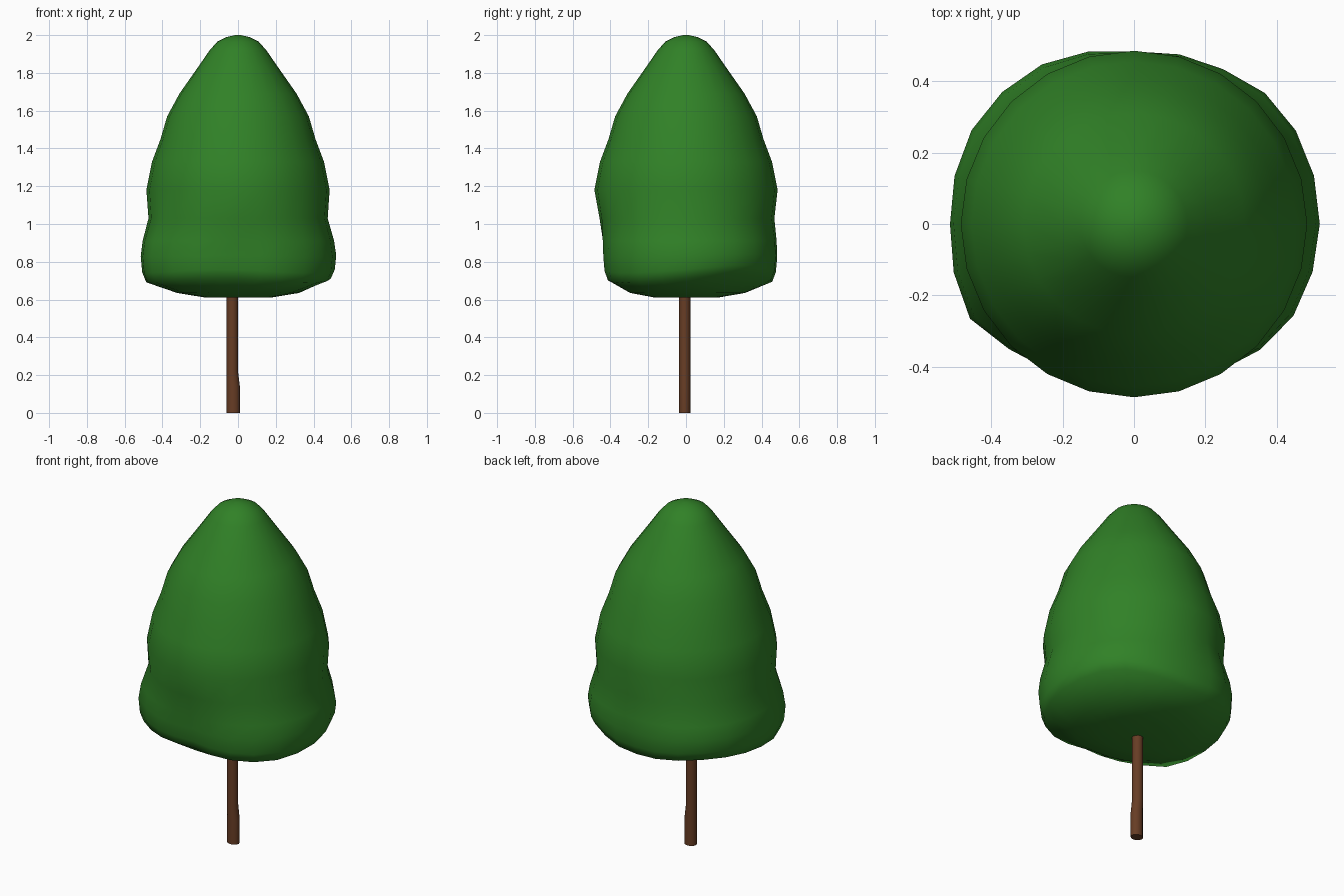
import bpy, bmesh, math

if "Cube" in bpy.data.objects:
    bpy.data.objects.remove(bpy.data.objects["Cube"])


def make_material(name, color):
    mat = bpy.data.materials.new(name)
    mat.diffuse_color = (*color, 1)
    mat.use_nodes = True
    mat.node_tree.nodes["Principled BSDF"].inputs["Base Color"].default_value = mat.diffuse_color
    return mat


def skin_rings(name, rings, mat, angle):
    """Join rings of points into a closed smooth surface."""
    bm = bmesh.new()
    loops = [[bm.verts.new(p) for p in ring] for ring in rings]
    n = len(loops[0])
    for low, high in zip(loops, loops[1:]):
        for i in range(n):
            j = (i + 1) % n
            bm.faces.new((low[i], low[j], high[j], high[i]))
    bm.faces.new(loops[0][::-1])
    bm.faces.new(loops[-1])
    bmesh.ops.recalc_face_normals(bm, faces=bm.faces)
    mesh = bpy.data.meshes.new(name)
    bm.to_mesh(mesh)
    bm.free()
    obj = bpy.data.objects.new(name, mesh)
    bpy.context.collection.objects.link(obj)
    mesh.materials.append(mat)
    bpy.context.view_layer.objects.active = obj
    obj.select_set(True)
    bpy.ops.object.shade_smooth_by_angle(angle=math.radians(angle))
    obj.select_set(False)
    return obj


green = make_material("leaf green", (0.030, 0.220, 0.020))
brown = make_material("bark brown", (0.135, 0.046, 0.018))

# Uneven skirt radius by angle in degrees
SKIRT = [(0, .52), (30, .523), (42, .522), (60, .50), (90, .483), (124, .52),
         (150, .525), (180, .515), (210, .53), (225, .495), (270, .43),
         (312, .495), (330, .515), (360, .52)]


def skirt_radius(deg):
    for (a0, r0), (a1, r1) in zip(SKIRT, SKIRT[1:]):
        if deg <= a1:
            return r0 + (r1 - r0) * (deg - a0) / (a1 - a0)


# Crown: height, round radius, share of skirt shape, skirt scale, rim waviness
CROWN = [(.61, .17, .3, .33, 0), (.635, .32, .5, .63, 0), (.70, .46, 1, .945, 1),
         (.75, .48, 1, .985, .8), (.83, .49, 1, 1, .3), (.91, .485, .8, .99, 0),
         (1.03, .470, .2, .95, 0), (1.18, .485, 0, 1, 0), (1.33, .455, 0, 1, 0),
         (1.45, .41, 0, 1, 0), (1.57, .375, 0, 1, 0), (1.69, .31, 0, 1, 0),
         (1.84, .205, 0, 1, 0), (1.92, .15, 0, 1, 0), (1.965, .11, 0, 1, 0),
         (1.99, .06, 0, 1, 0), (2.0, .015, 0, 1, 0)]
SIDES = 24
rings = []
for z, r, share, scale, wave in CROWN:
    ring = []
    for i in range(SIDES):
        a = math.tau * i / SIDES
        radius = r * (1 - share) + skirt_radius(math.degrees(a)) * scale * share
        # rim lifts on one diagonal side and ripples slightly elsewhere
        lift = .035 * max(0, math.cos(a - math.pi / 4)) ** 6
        lift += .012 * math.sin(3 * a + .6)
        ring.append((radius * math.cos(a), radius * math.sin(a), z + wave * lift))
    rings.append(ring)
skin_rings("leafy_crown", rings, green, 55)

# Trunk: slim pole with a slightly thicker foot
TRUNK = [(0, -.025, .035), (.14, -.025, .035), (.22, -.03, .03), (.68, -.03, .03)]
rings = [[(x + r * math.cos(math.tau * i / 12),
           -.007 + .03 * math.sin(math.tau * i / 12), z) for i in range(12)]
         for z, x, r in TRUNK]
skin_rings("trunk", rings, brown, 40)
